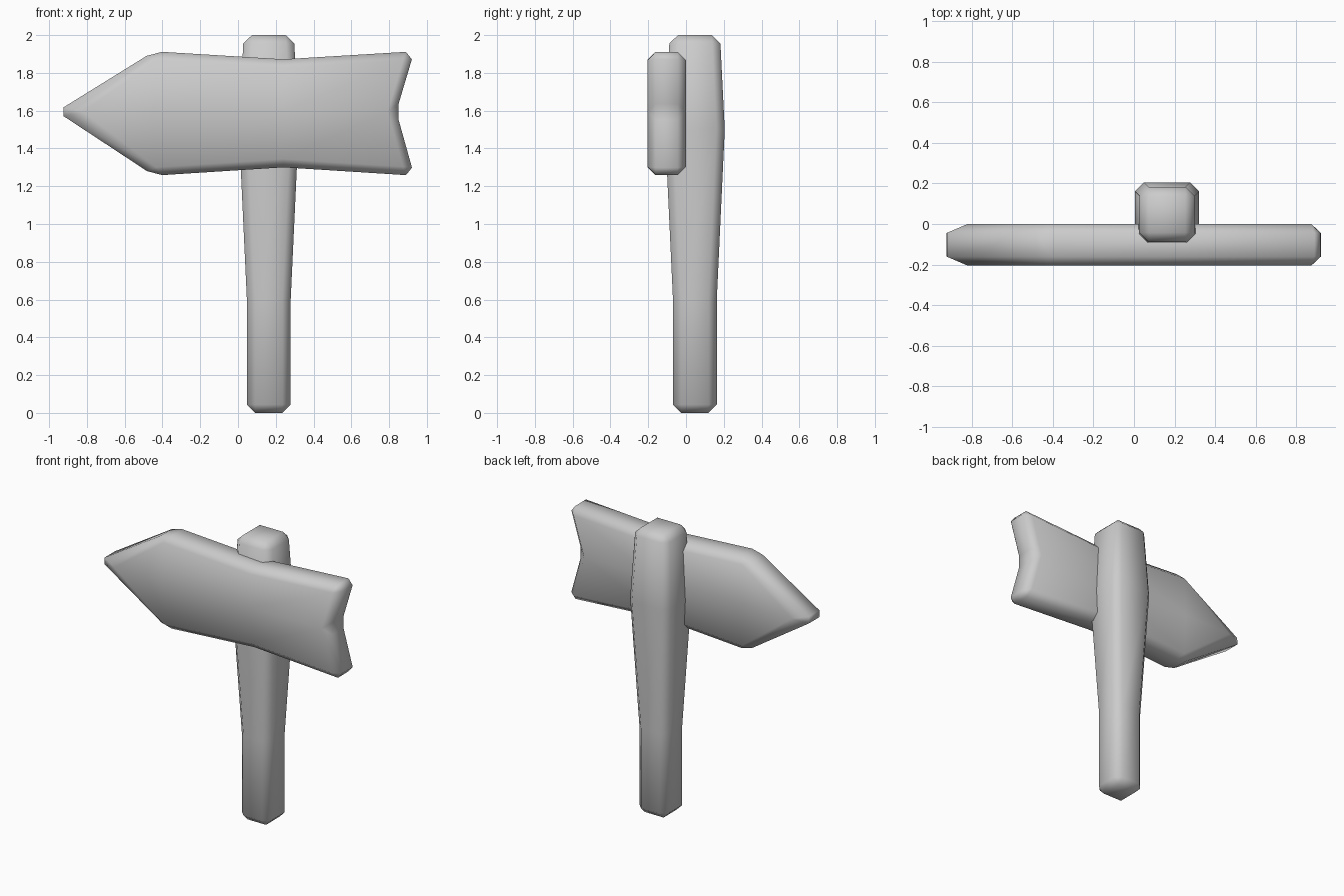
import bpy, bmesh

if "Cube" in bpy.data.objects:
    bpy.data.objects.remove(bpy.data.objects["Cube"])

BEVEL = 0.044


def finish(bm, name, tweak=None):
    """Chamfer the strong edges, smooth the shading and make the object."""
    bmesh.ops.recalc_face_normals(bm, faces=bm.faces)
    edges = [e for e in bm.edges if e.calc_face_angle(0) > 0.5]
    bmesh.ops.bevel(bm, geom=edges, offset=BEVEL, offset_type='OFFSET',
                    segments=1, profile=0.5, affect='EDGES', clamp_overlap=True)
    if tweak:
        tweak(bm)
    bmesh.ops.recalc_face_normals(bm, faces=bm.faces)
    for f in bm.faces:
        f.smooth = True
    mesh = bpy.data.meshes.new(name)
    bm.to_mesh(mesh)
    bm.free()
    obj = bpy.data.objects.new(name, mesh)
    bpy.context.collection.objects.link(obj)
    return obj


# Post: square sections (height, half width) that swell behind the board
bm = bmesh.new()
cx, cy = 0.163, 0.047
rings = []
for z, h in [(0, 0.116), (0.6, 0.116), (1.5, 0.158), (2.0, 0.133)]:
    rings.append([bm.verts.new((cx + sx * h, cy + sy * h, z))
                  for sx, sy in [(-1, -1), (1, -1), (1, 1), (-1, 1)]])
for a, b in zip(rings, rings[1:]):
    for i in range(4):
        j = (i + 1) % 4
        bm.faces.new((a[i], a[j], b[j], b[i]))
bm.faces.new(rings[0])
bm.faces.new(rings[-1])
finish(bm, "post")

# Arrow board: columns (x, top z, bottom z) around a middle row, then thickened
bm = bmesh.new()
mid = 1.595
tip = bm.verts.new((-0.96, 0, mid))
columns = []
for x, x_mid, top, bottom in [(-0.445, -0.445, 1.914, 1.256),
                              (0.24, 0.24, 1.872, 1.300),
                              (0.933, 0.838, 1.914, 1.256)]:
    columns.append([bm.verts.new((x, 0, bottom)),
                    bm.verts.new((x_mid, 0, mid)),
                    bm.verts.new((x, 0, top))])
for r in range(2):
    bm.faces.new((tip, columns[0][r], columns[0][r + 1]))
    for a, b in zip(columns, columns[1:]):
        bm.faces.new((a[r], b[r], b[r + 1], a[r + 1]))
ext = bmesh.ops.extrude_face_region(bm, geom=bm.faces[:], use_keep_orig=True)
for v in ext["geom"]:
    if isinstance(v, bmesh.types.BMVert):
        v.co.y = -0.205


def sharpen_tip(bm):
    # Longer chamfer on the front and back of the point
    for v in bm.verts:
        if v.co.x < -0.7 and (v.co.y > -0.01 or v.co.y < -0.195):
            v.co.x = -0.82


finish(bm, "arrow_board", sharpen_tip)
